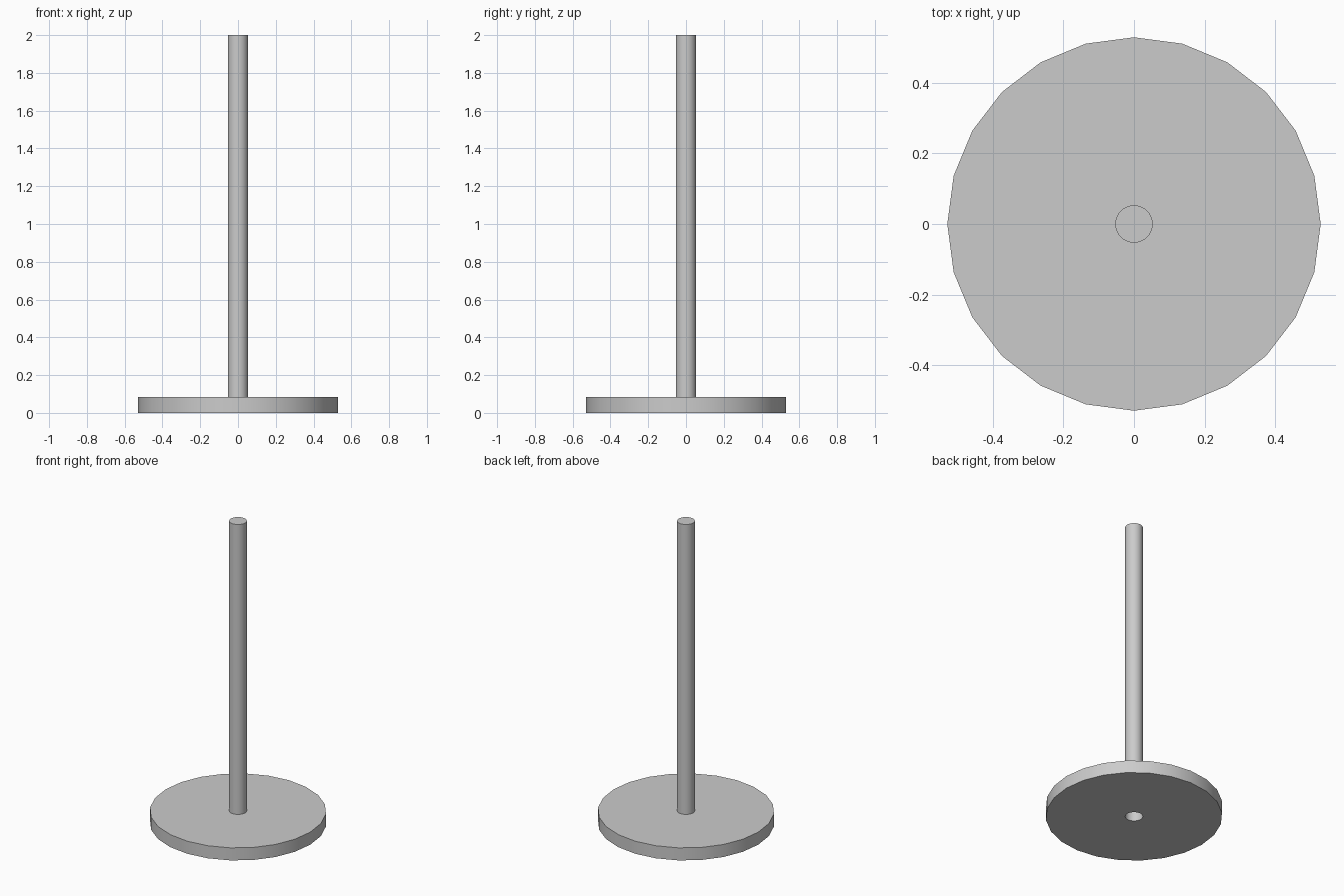
import bpy, bmesh
from math import sin, cos, tau, radians

if "Cube" in bpy.data.objects:
    bpy.data.objects.remove(bpy.data.objects["Cube"])


def lathe(name, profile, sides, closed=False, cap_top=False):
    """Turn a (radius, z) profile around the z axis."""
    bm = bmesh.new()
    rings = [[bm.verts.new((r * cos(tau * i / sides), r * sin(tau * i / sides), z))
              for i in range(sides)] for r, z in profile]
    pairs = list(zip(rings, rings[1:]))
    if closed:
        pairs.append((rings[-1], rings[0]))
    for a, b in pairs:
        for i in range(sides):
            j = (i + 1) % sides
            bm.faces.new((a[i], a[j], b[j], b[i]))
    if cap_top:
        bm.faces.new(rings[-1])
    bmesh.ops.recalc_face_normals(bm, faces=bm.faces)
    mesh = bpy.data.meshes.new(name)
    bm.to_mesh(mesh)
    bm.free()
    obj = bpy.data.objects.new(name, mesh)
    bpy.context.collection.objects.link(obj)
    bpy.ops.object.select_all(action='DESELECT')
    obj.select_set(True)
    bpy.context.view_layer.objects.active = obj
    bpy.ops.object.shade_smooth_by_angle(angle=radians(30))
    return obj


POLE_R, BASE_R, BASE_H = 0.053, 0.529, 0.083

# Round base plate with a socket through its middle
lathe("base_plate", [(POLE_R, 0), (BASE_R, 0), (BASE_R, BASE_H), (POLE_R, BASE_H)], 24)

# Upright pole, capped on top and open underneath
lathe("pole", [(POLE_R, 0), (POLE_R, 2.0)], 48, cap_top=True)
